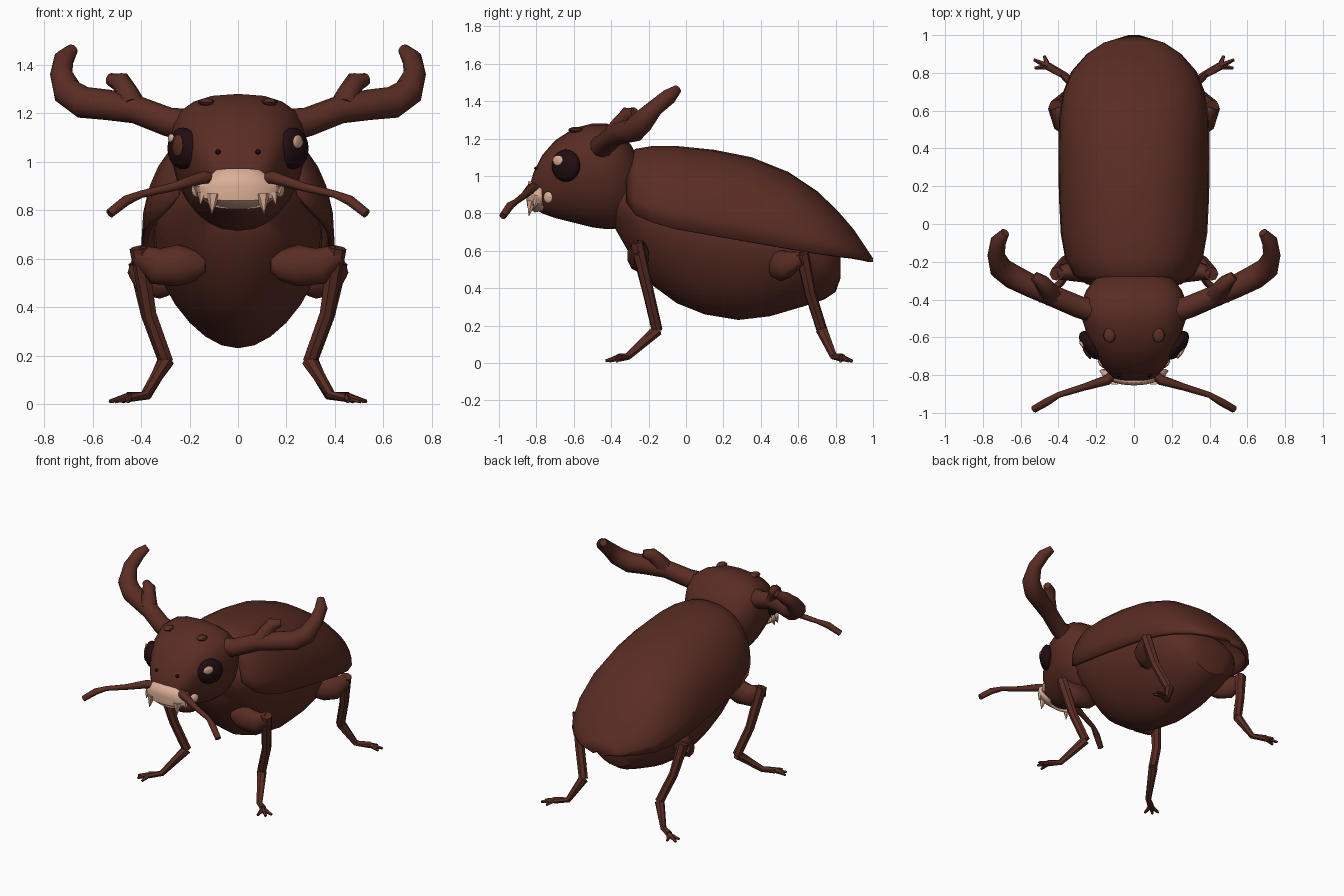
import bpy, bmesh, math
from mathutils import Vector, Matrix

if "Cube" in bpy.data.objects:
    bpy.data.objects.remove(bpy.data.objects["Cube"])


def mat(name, rgb):
    m = bpy.data.materials.new(name)
    m.diffuse_color = (*rgb, 1)
    m.use_nodes = True
    m.node_tree.nodes["Principled BSDF"].inputs["Base Color"].default_value = m.diffuse_color
    return m


BROWN = mat("chestnut_brown", (0.102, 0.026, 0.017))
DARK = mat("eye_dark", (0.016, 0.004, 0.005))
TAN = mat("pale_tan", (0.72, 0.43, 0.31))


def finish(name, bm, material, mirror=False, thick=0, angle=35):
    bmesh.ops.recalc_face_normals(bm, faces=bm.faces)
    me = bpy.data.meshes.new(name)
    bm.to_mesh(me)
    bm.free()
    ob = bpy.data.objects.new(name, me)
    bpy.context.collection.objects.link(ob)
    me.materials.append(material)
    bpy.ops.object.select_all(action='DESELECT')
    ob.select_set(True)
    bpy.context.view_layer.objects.active = ob
    bpy.ops.object.shade_smooth_by_angle(angle=math.radians(angle))
    if thick:
        s = ob.modifiers.new("thickness", 'SOLIDIFY')
        s.thickness = thick
        s.offset = -1
    if mirror:
        ob.modifiers.new("mirror", 'MIRROR').use_mirror_merge = False
    return ob


def skin(bm, rows, closed=True, caps=True):
    """Bridge rows of points into a surface."""
    vs = [[bm.verts.new(p) for p in r] for r in rows]
    n = len(vs[0])
    for a, b in zip(vs, vs[1:]):
        for i in range(n if closed else n - 1):
            j = (i + 1) % n
            bm.faces.new((a[i], a[j], b[j], b[i]))
    if caps:
        bm.faces.new(vs[0])
        bm.faces.new(vs[-1])


def spow(v, e):
    return math.copysign(abs(v) ** e, v)


def ring(y, hw, z0, z1, n, e, skew):
    """Cross-section that is wider above its middle by skew."""
    c, h = (z0 + z1) / 2, (z1 - z0) / 2
    return [(hw * spow(math.cos(a), e) * (1 + skew * math.sin(a)), y,
             c + h * spow(math.sin(a), e))
            for a in (2 * math.pi * i / n for i in range(n))]


def tube(bm, pts, radii, sides=8, squash=1):
    """Tapered limb along a path; squash flattens it front to back."""
    pts = [Vector(p) for p in pts]
    rows = []
    for i, (p, r) in enumerate(zip(pts, radii)):
        t = (pts[min(i + 1, len(pts) - 1)] - pts[max(i - 1, 0)]).normalized()
        u = t.cross(Vector((0, 1, 0))).normalized()
        v = t.cross(u)
        rows.append([p + r * (u * math.cos(a) + v * squash * math.sin(a))
                     for a in (2 * math.pi * k / sides for k in range(sides))])
    skin(bm, rows)


def ball(bm, centre, size, turn=0, seg=16):
    m = (Matrix.Translation(centre) @ Matrix.Rotation(turn, 4, 'Z')
         @ Matrix.Diagonal((*size, 1)))
    bmesh.ops.create_uvsphere(bm, u_segments=seg, v_segments=seg // 2 + 2,
                              radius=1, matrix=m)


# Belly: y, half width, bottom, top
bm = bmesh.new()
skin(bm, [ring(*r, 24, 1, .24) for r in (
    (-.38, .18, .72, .95), (-.30, .25, .58, 1.0), (-.20, .29, .43, 1.0),
    (-.05, .32, .32, 1.02), (.10, .335, .26, 1.0), (.28, .34, .23, .95),
    (.45, .335, .25, .90), (.62, .305, .30, .82), (.74, .26, .34, .72),
    (.80, .20, .38, .66), (.825, .12, .45, .60))])
finish("belly", bm, BROWN)

# Domed wing case: y, half width, edge height, crown height
bm = bmesh.new()
rows = []
for y, hw, z0, z1 in (
        (-.32, .25, .86, 1.10), (-.27, .32, .79, 1.145), (-.18, .365, .75, 1.16),
        (-.05, .388, .715, 1.16), (.15, .398, .68, 1.14), (.35, .40, .645, 1.10),
        (.55, .398, .61, 1.02), (.70, .375, .585, .92), (.81, .33, .57, .815),
        (.90, .25, .56, .71), (.96, .16, .55, .62), (1.0, .03, .54, .56)):
    rows.append([(hw * spow(math.cos(a), .88), y,
                  z0 + (z1 - z0) * spow(math.sin(a), .88))
                 for a in (math.pi * k / 16 for k in range(17))])
skin(bm, rows, closed=False, caps=False)
finish("wing_case", bm, BROWN, thick=.025)

# Head, broad brow and narrow jaw
bm = bmesh.new()
skin(bm, [ring(*r, 24, .84, .24) for r in (
    (-.835, .06, .85, .95), (-.815, .105, .83, 1.02), (-.77, .15, .80, 1.11),
    (-.70, .193, .775, 1.19), (-.60, .237, .75, 1.255), (-.50, .268, .725, 1.28),
    (-.42, .272, .715, 1.28), (-.35, .245, .72, 1.235), (-.29, .20, .76, 1.16),
    (-.25, .13, .80, 1.08))])
finish("head", bm, BROWN)

# Low bumps on the crown
bm = bmesh.new()
ball(bm, (.13, -.59, 1.246), (.035, .04, .016), seg=8)
finish("crown_bumps", bm, BROWN, mirror=True)

# Nostrils
bm = bmesh.new()
ball(bm, (.082, -.798, 1.04), (.012, .014, .011), seg=8)
finish("nostrils", bm, DARK, mirror=True)

# Eyes and their spots
EYE, TURN = Vector((.228, -.642, 1.055)), math.radians(-36)
SIZE = (.045, .088, .086)
bm = bmesh.new()
ball(bm, EYE, SIZE, TURN, 20)
finish("eyes", bm, DARK, mirror=True)


def eye_spot(name, side, ly, lz, size, material):
    lx = SIZE[0] * math.sqrt(1 - (ly / SIZE[1]) ** 2 - (lz / SIZE[2]) ** 2)
    p = EYE + Matrix.Rotation(TURN, 3, 'Z') @ Vector((lx, ly, lz))
    b = bmesh.new()
    ball(b, (p.x * side, p.y, p.z), (.009, size[0], size[1]), TURN * side, 12)
    finish(name, b, material)


eye_spot("eye_glint_right", 1, -.024, .028, (.034, .028), TAN)
eye_spot("eye_glint_left", -1, .032, .042, (.02, .018), TAN)
eye_spot("iris_left", -1, -.024, .012, (.036, .046), BROWN)

# Pale muzzle plate: half width, front reach, centre height, end height
bm = bmesh.new()
rows = []
for hw, reach, zc, ze in ((.135, .092, .972, .94), (.187, .105, .90, .895),
                          (.17, .10, .84, .86), (.10, .06, .805, .815)):
    rows.append([(hw * math.sin(a), -.75 - reach * math.cos(a) ** .8,
                  zc + (ze - zc) * abs(math.sin(a)) ** 4)
                 for a in (math.radians(-80 + 20 * k) for k in range(9))])
skin(bm, rows, closed=False, caps=False)
finish("muzzle", bm, TAN, thick=.02, angle=25)

# Fangs and cheek spots
bm = bmesh.new()
for base, tip, r in (((.102, -.825, .865), (.108, -.84, .787), .03),
                     ((.148, -.80, .87), (.155, -.81, .825), .02)):
    tube(bm, (base, tip), (r, .002), 6)
ball(bm, (.172, -.738, .885), (.014, .03, .032), TURN, 8)
finish("fangs", bm, TAN, mirror=True)

# Antennae
bm = bmesh.new()
tube(bm, ((.11, -.79, .93), (.14, -.825, .935), (.27, -.865, .895),
          (.40, -.905, .865), (.46, -.94, .84), (.53, -.98, .785)),
     (.024, .028, .019, .016, .022, .02), 7)
finish("antennae", bm, BROWN, mirror=True, angle=55)

# Antlers with one side tine
bm = bmesh.new()
tube(bm, ((.20, -.46, 1.15), (.29, -.44, 1.165), (.42, -.385, 1.215),
          (.54, -.33, 1.235), (.64, -.28, 1.245), (.705, -.235, 1.29),
          (.73, -.165, 1.365), (.718, -.09, 1.425), (.682, -.045, 1.465)),
     (.068, .06, .058, .063, .066, .062, .046, .042, .024), 10)
tube(bm, ((.44, -.375, 1.23), (.46, -.345, 1.285), (.485, -.31, 1.33),
          (.53, -.275, 1.34)), (.06, .048, .043, .026), 8)
finish("antlers", bm, BROWN, mirror=True, angle=50)


def leg(name, hip, thigh, knee, shin, ankle, heel, foot, toes, back):
    b = bmesh.new()
    a, c = Vector(hip), Vector(thigh)
    tube(b, (a, a.lerp(c, .2), a.lerp(c, .55), c, knee),
         (.03, .065, .086, .076, .04), 10, .7)
    tube(b, ((knee[0] - .01, knee[1], knee[2] + .025), shin, ankle),
         (.038, .031, .03), 7)
    tube(b, (ankle, heel, foot), (.032, .02, .022), 7)
    for t in toes:
        tube(b, (foot, t), (.018, .008), 5)
    # Shin spurs
    for k in (.1, .4):
        p = Vector(shin).lerp(Vector(ankle), k)
        tube(b, (p, p + Vector((-.03, back, -.035))), (.018, .002), 5)
    finish(name, b, BROWN, mirror=True, angle=50)


leg("front_legs", (.135, -.26, .575), (.34, -.25, .57), (.42, -.265, .62),
    (.365, -.20, .37), (.295, -.155, .175), (.385, -.31, .035), (.45, -.36, .028),
    ((.525, -.37, .01), (.505, -.41, .01), (.455, -.43, .01)), .025)
leg("rear_legs", (.24, .46, .515), (.38, .54, .525), (.425, .62, .56),
    (.37, .665, .37), (.30, .725, .18), (.375, .79, .035), (.455, .835, .028),
    ((.525, .825, .01), (.53, .87, .01), (.475, .89, .01)), -.02)
